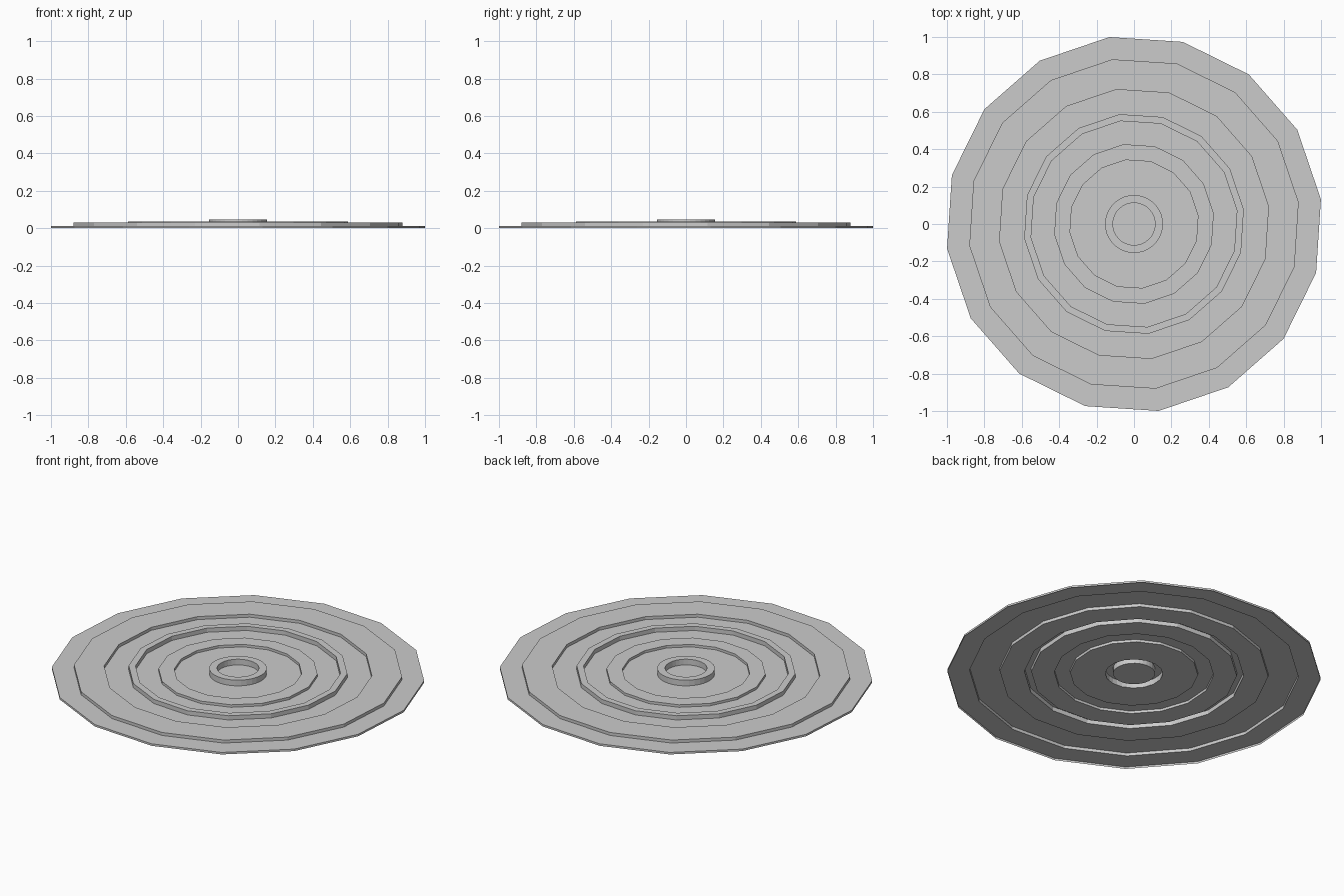
import bpy
import bmesh
import math

if "Cube" in bpy.data.objects:
    bpy.data.objects.remove(bpy.data.objects["Cube"], do_unlink=True)

# One plain grey for the whole pressed sheet
grey = bpy.data.materials.new("plain_grey")
grey.use_nodes = True
colour = (0.6, 0.6, 0.6, 1)
grey.diffuse_color = colour
grey.node_tree.nodes["Principled BSDF"].inputs["Base Color"].default_value = colour

TURN = math.radians(7.5)
FLOOR = 0.012


def lathe(name, profile, sides):
    """Sweep (radius, height) points, listed from outside in, round the z axis."""
    bm = bmesh.new()
    rows = []
    for r, z in profile:
        if r == 0:
            rows.append([bm.verts.new((0, 0, z))] * sides)
            continue
        angles = [TURN + math.tau * i / sides for i in range(sides)]
        rows.append([bm.verts.new((r * math.cos(a), r * math.sin(a), z)) for a in angles])
    for outer, inner in zip(rows, rows[1:]):
        for i in range(sides):
            j = (i + 1) % sides
            corners = [outer[i], outer[j], inner[j], inner[i]]
            bm.faces.new(list(dict.fromkeys(corners)))
    # Merge the centre fan into one flat face
    bmesh.ops.dissolve_limit(bm, angle_limit=0.001, verts=bm.verts, edges=bm.edges)
    mesh = bpy.data.meshes.new(name)
    bm.to_mesh(mesh)
    bm.free()
    mesh.materials.append(grey)
    obj = bpy.data.objects.new(name, mesh)
    bpy.context.collection.objects.link(obj)
    return obj


def raised_ring(name, outer, inner, top, sides=16):
    """A ridge pressed up from the sheet, hollow underneath."""
    lathe(name, [(outer, FLOOR), (outer, top), (inner, top), (inner, FLOOR)], sides)


# Flat sheet between the ridges, with a thin lip turned down at the rim
lathe("outer_rim", [(1.008, 0), (1.008, FLOOR), (0.888, FLOOR)], 16)
lathe("outer_channel", [(0.725, FLOOR), (0.592, FLOOR)], 16)
lathe("middle_channel", [(0.555, FLOOR), (0.43, FLOOR)], 16)
lathe("inner_channel", [(0.345, FLOOR), (0.155, FLOOR)], 16)
lathe("centre_floor", [(0.113, FLOOR), (0, FLOOR)], 32)

# Raised ridges
raised_ring("wide_ridge", 0.888, 0.725, 0.03)
raised_ring("narrow_ridge", 0.592, 0.555, 0.037)
raised_ring("inner_ridge", 0.43, 0.345, 0.027)
raised_ring("centre_ring", 0.155, 0.113, 0.046, 32)
